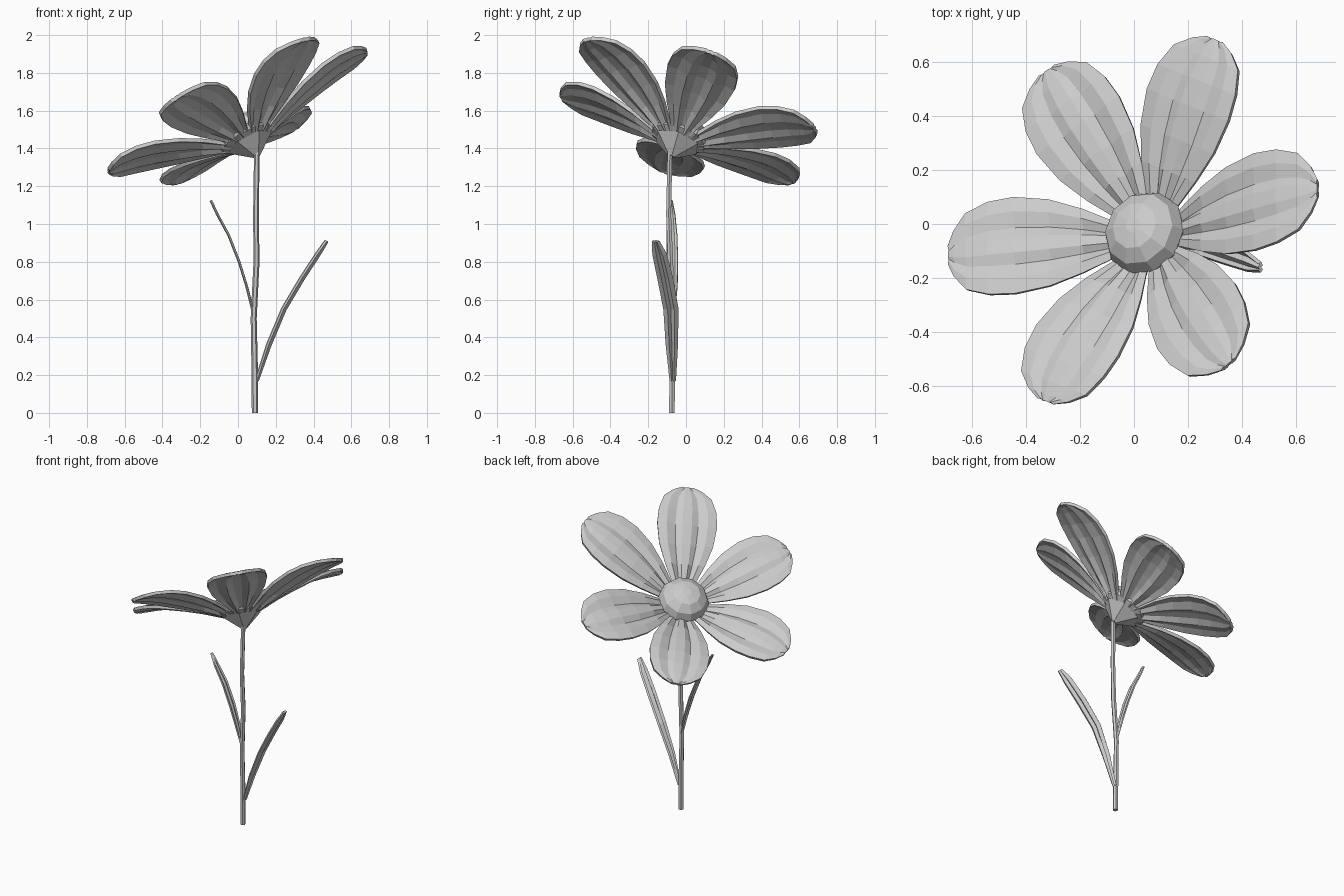
import bpy, bmesh, math
from mathutils import Vector, Matrix

if "Cube" in bpy.data.objects:
    bpy.data.objects.remove(bpy.data.objects["Cube"], do_unlink=True)

grey = bpy.data.materials.new("plain_grey")
grey.use_nodes = True
grey.diffuse_color = (0.6, 0.6, 0.6, 1)
grey.node_tree.nodes["Principled BSDF"].inputs["Base Color"].default_value = (0.6, 0.6, 0.6, 1)


def add_object(name, bm, matrix=Matrix()):
    bmesh.ops.recalc_face_normals(bm, faces=bm.faces)
    mesh = bpy.data.meshes.new(name)
    bm.to_mesh(mesh)
    bm.free()
    mesh.materials.append(grey)
    obj = bpy.data.objects.new(name, mesh)
    obj.matrix_world = matrix
    bpy.context.collection.objects.link(obj)
    return obj


def skin(bm, rings, closed):
    """Bridge rows of points with quads."""
    rows = [[bm.verts.new(p) for p in ring] for ring in rings]
    for a, b in zip(rows, rows[1:]):
        n = len(a)
        for i in range(n if closed else n - 1):
            j = (i + 1) % n
            bm.faces.new((a[i], a[j], b[j], b[i]))
    return rows


def ribbon(name, rows, side, up, folds, thickness, matrix=Matrix()):
    """Pleated blade: rows are (centre, half width, pleat strength)."""
    bm = bmesh.new()
    side, up = Vector(side), Vector(up)
    skin(bm, [[Vector(c) + side * (u * w) + up * (h * k) for u, h in folds]
              for c, w, k in rows], False)
    obj = add_object(name, bm, matrix)
    mod = obj.modifiers.new("thickness", "SOLIDIFY")
    mod.thickness = thickness
    mod.offset = 0
    return obj


def tube(name, rings, sides, matrix=Matrix()):
    """Closed round body from (centre, radius) rings."""
    bm = bmesh.new()
    angles = [math.tau * i / sides for i in range(sides)]
    rows = skin(bm, [[Vector(c) + Vector((math.cos(a), math.sin(a), 0)) * r
                      for a in angles] for c, r in rings], True)
    bm.faces.new(rows[0])
    bm.faces.new(rows[-1])
    return add_object(name, bm, matrix)


# Tilted frame of the flower head, starting at the top of the stem
apex = Vector((0.1, -0.075, 1.36))
axis = Vector((-0.445, 0.311, 0.84)).normalized()
tilt = Vector((0, 0, 1)).rotation_difference(axis)
head = Matrix.Translation(apex) @ tilt.to_matrix().to_4x4()

# Stem
tube("stem", [((0.09, -0.075, 0), 0.017), ((0.088, -0.072, 0.25), 0.017),
              ((0.083, -0.073, 0.5), 0.016), ((0.098, -0.082, 0.8), 0.016),
              ((0.095, -0.092, 1.05), 0.015), ((0.1, -0.085, 1.39), 0.015)], 6)

# Calyx cone and domed flower centre
tube("calyx", [((0, 0, -0.005), 0.016), ((0, 0, 0.085), 0.13)], 6, head)
tube("flower_centre", [((0, 0, h), r) for r, h in
     [(0.1, 0.08), (0.15, 0.105), (0.162, 0.135), (0.14, 0.185),
      (0.09, 0.222), (0.03, 0.235)]], 10, head)

# Petals: outline as (distance, height, half width, pleat strength)
outline = [(0.08, 0.085, 0.045, 0.6), (0.15, 0.118, 0.075, 1), (0.25, 0.16, 0.125, 1),
           (0.37, 0.202, 0.17, 1), (0.5, 0.24, 0.19, 0.9), (0.6, 0.26, 0.182, 0.7),
           (0.69, 0.268, 0.15, 0.5), (0.74, 0.268, 0.09, 0.3), (0.765, 0.266, 0.035, 0.2)]
petal_folds = [(-1, 0.004), (-0.7, 0.012), (-0.38, -0.008), (-0.15, 0.01),
               (0.15, 0.01), (0.38, -0.008), (0.7, 0.012), (1, 0.004)]
tips = [(0.28, 0.68, 1.54), (0.665, 0.13, 1.91), (0.345, -0.51, 1.97),
        (-0.34, -0.63, 1.71), (-0.68, -0.11, 1.3), (-0.3, 0.545, 1.2)]
for i, tip in enumerate(tips):
    local = head.inverted() @ Vector(tip)
    turn = Matrix.Rotation(math.atan2(local.y, local.x), 4, "Z")
    size = local.xy.length / 0.75
    rows = [((r * size, 0, h), w, k) for r, h, w, k in outline]
    ribbon(f"petal_{i + 1}", rows, (0, 1, 0), (0, 0, 1), petal_folds, 0.02, head @ turn)

# Leaves
leaf_folds = [(-1, 0.008), (-0.5, -0.006), (0, 0.01), (0.5, -0.006), (1, 0.008)]
ribbon("left_leaf", [((0.1, -0.07, 0.17), 0.012, 0.5), ((0.165, -0.075, 0.36), 0.028, 1),
                     ((0.245, -0.08, 0.55), 0.036, 1), ((0.34, -0.11, 0.71), 0.038, 1),
                     ((0.425, -0.14, 0.84), 0.034, 1), ((0.47, -0.16, 0.91), 0.016, 0.5)],
       (0, 1, 0), (-0.87, 0, 0.5), leaf_folds, 0.014)
ribbon("right_leaf", [((0.08, -0.07, 0.53), 0.01, 0.5), ((0.045, -0.07, 0.67), 0.024, 0.4),
                      ((0.005, -0.072, 0.8), 0.029, 0.4), ((-0.05, -0.075, 0.94), 0.028, 0.4),
                      ((-0.11, -0.08, 1.05), 0.022, 0.4), ((-0.145, -0.083, 1.125), 0.01, 0.4)],
       (0, 1, 0), (0.9, 0, 0.43), leaf_folds, 0.008)
